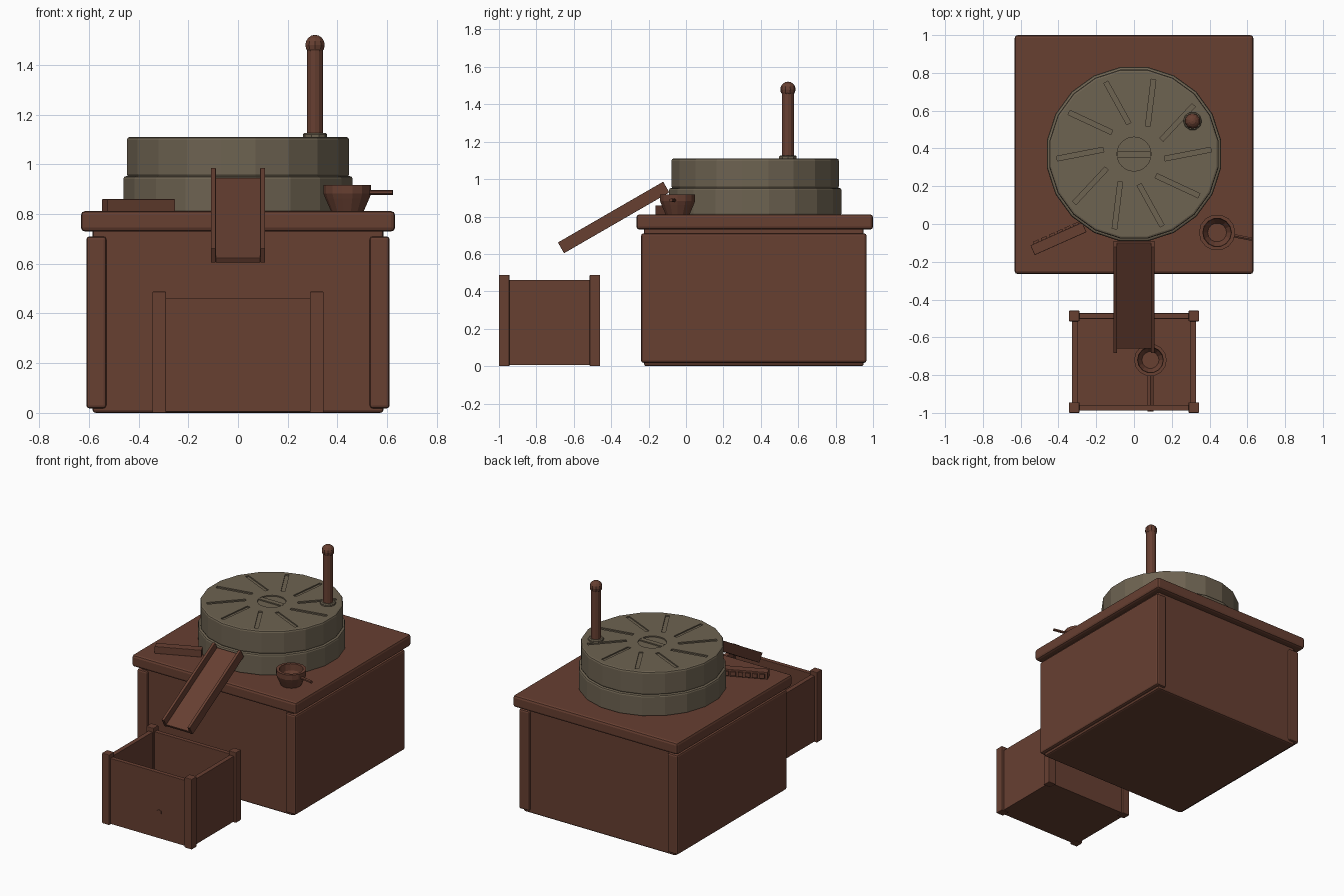
import bpy, bmesh
from math import radians, cos, sin, pi
from mathutils import Matrix, Vector

if "Cube" in bpy.data.objects:
    bpy.data.objects.remove(bpy.data.objects["Cube"], do_unlink=True)


def material(name, color):
    m = bpy.data.materials.new(name)
    m.use_nodes = True
    m.diffuse_color = color
    bsdf = m.node_tree.nodes["Principled BSDF"]
    bsdf.inputs["Base Color"].default_value = color
    bsdf.inputs["Roughness"].default_value = 0.9
    return m


WOOD = material("brown wood", (0.135, 0.05, 0.031, 1))
STONE = material("grey stone", (0.155, 0.125, 0.083, 1))


def finish(name, bm, mat, loc=(0, 0, 0), rot=(0, 0, 0), bevel=0):
    bmesh.ops.recalc_face_normals(bm, faces=bm.faces)
    me = bpy.data.meshes.new(name)
    bm.to_mesh(me)
    bm.free()
    me.materials.append(mat)
    ob = bpy.data.objects.new(name, me)
    bpy.context.collection.objects.link(ob)
    ob.location = loc
    ob.rotation_euler = rot
    if bevel:
        mod = ob.modifiers.new("Bevel", "BEVEL")
        mod.width = bevel
        mod.segments = 2
        mod.limit_method = "ANGLE"
        mod.angle_limit = radians(40)
    return ob


def box(name, lo, hi, mat=WOOD, bevel=0.004):
    lo, hi = Vector(lo), Vector(hi)
    bm = bmesh.new()
    bmesh.ops.create_cube(bm, size=1, matrix=Matrix.Diagonal((hi - lo).to_4d()))
    return finish(name, bm, mat, (lo + hi) / 2, bevel=bevel)


def lathe(name, profile, sides, mat, loc, rot=(0, 0, 0), bevel=0):
    """Turn (radius, height) points around z and cap both ends."""
    bm = bmesh.new()
    rings = [[bm.verts.new((r * cos(2 * pi * i / sides), r * sin(2 * pi * i / sides), z))
              for i in range(sides)] for r, z in profile]
    for a, b in zip(rings, rings[1:]):
        for i in range(sides):
            j = (i + 1) % sides
            bm.faces.new((a[i], a[j], b[j], b[i]))
    bm.faces.new(rings[0])
    bm.faces.new(rings[-1])
    return finish(name, bm, mat, loc, rot, bevel)


# Cabinet: core, two side boards and the table top
box("cabinet_core", (-0.585, -0.225, 0), (0.585, 0.95, 0.74), bevel=0.012)
for side, x in (("right", -0.57), ("left", 0.57)):
    box(side + "_side_board", (x - 0.04, -0.24, 0.018), (x + 0.04, 0.965, 0.71), bevel=0.012)
box("table_top", (-0.632, -0.265, 0.73), (0.632, 1.0, 0.812), bevel=0.016)

# Millstones
CX, CY, TOP = 0, 0.37, 1.11
turn = (0, 0, radians(9))
lathe("lower_millstone", [(0.467, 0.805), (0.467, 0.953)], 20, STONE, (CX, CY, 0), turn, 0.012)
upper = lathe("upper_millstone", [(0.453, 0.95), (0.453, TOP)], 20, STONE, (CX, CY, 0), turn, 0.012)

# Radial grooves and feed hole sunk into the upper stone
bm = bmesh.new()
for i in range(10):
    a = radians(36 * i)
    place = (Matrix.Translation((0.285 * cos(a), 0.285 * sin(a), TOP))
             @ Matrix.Rotation(a + radians(11), 4, "Z")
             @ Matrix.Diagonal((0.25, 0.025, 0.016, 1)))
    bmesh.ops.create_cube(bm, size=1, matrix=place)
bmesh.ops.create_cone(bm, cap_ends=True, segments=24, radius1=0.09, radius2=0.09, depth=0.016,
                      matrix=Matrix.Translation((0, 0, TOP)))
cutter = finish("groove_cutter", bm, STONE, (CX, CY, 0))
cutter.hide_render = True
cut = upper.modifiers.new("Grooves", "BOOLEAN")
cut.operation = "DIFFERENCE"
cut.solver = "EXACT"
cut.object = cutter

# Bake the cut so the cutter can go
bpy.context.view_layer.update()
graph = bpy.context.evaluated_depsgraph_get()
baked = bpy.data.meshes.new_from_object(upper.evaluated_get(graph))
upper.modifiers.clear()
upper.data = baked
bpy.data.objects.remove(cutter, do_unlink=True)
box("feed_hole_bar", (-0.088, CY - 0.017, 1.09), (0.088, CY + 0.017, TOP), STONE, 0)

# Turning handle
HX, HY = 0.31, 0.545
lathe("handle_collar", [(0.049, 1.105), (0.049, 1.12), (0.043, 1.126)], 10, STONE, (HX, HY, 0))
lathe("handle_shaft", [(0.033, 1.1), (0.033, 1.46)], 12, WOOD, (HX, HY, 0))
bm = bmesh.new()
bmesh.ops.create_uvsphere(bm, u_segments=10, v_segments=8, radius=0.041)
finish("handle_knob", bm, WOOD, (HX, HY, 1.48))

# Sloping chute
slope = radians(30)
for name, x, z, size in (("chute_floor", 0, -0.023, (0.182, 0.645, 0.02)),
                         ("chute_right_rail", -0.099, 0, (0.019, 0.65, 0.066)),
                         ("chute_left_rail", 0.099, 0, (0.019, 0.65, 0.066))):
    half = Vector(size) / 2
    part = box(name, -half, half, bevel=0.002)
    part.location = (x, -0.387 - z * sin(slope), 0.795 + z * cos(slope))
    part.rotation_euler.x = slope

# Open catch box with corner posts
F, B = -0.972, -0.487
box("box_floor", (-0.315, F, 0.005), (0.315, B, 0.03), bevel=0)
box("box_front", (-0.3, F - 0.015, 0.005), (0.3, F + 0.015, 0.46), bevel=0.002)
box("box_back", (-0.3, B - 0.015, 0.005), (0.3, B + 0.015, 0.46), bevel=0.002)
for side, s in (("right", -1), ("left", 1)):
    box("box_" + side, (s * 0.312 - 0.016, F, 0.005), (s * 0.312 + 0.016, B, 0.46), bevel=0.002)
    for end, y in (("front", F), ("back", B)):
        x = s * 0.317
        box(f"box_{end}_{side}_post", (x - 0.028, y - 0.028, 0), (x + 0.028, y + 0.028, 0.488))


def ladle(name, x, y, z, scale, heading, reach, grip):
    """Tapered bowl with a straight round handle."""
    shape = [(0.066, 0), (0.088, 0.05), (0.096, 0.07), (0.096, 0.105),
             (0.076, 0.105), (0.072, 0.06), (0.05, 0.025)]
    lathe(name + "_bowl", [(r * scale, h * scale) for r, h in shape], 14, WOOD, (x, y, z))
    start = 0.082 * scale
    lathe(name + "_handle", [(grip, 0), (grip, reach - start)], 6, WOOD,
          (x + start * cos(heading), y + start * sin(heading), z + 0.075 * scale),
          (0, pi / 2, heading))


ladle("table_ladle", 0.44, -0.045, 0.812, 1, radians(-11), 0.186, 0.01)
ladle("box_ladle", 0.087, -0.72, 0.12, 0.9, radians(-90), 0.272, 0.018)

# Small brush lying on the table
yaw = radians(24)
spin = Matrix.Rotation(yaw, 3, "Z")
centre = Vector((-0.4, -0.078, 0.835))
body = box("brush_body", (-0.15, -0.028, -0.025), (0.15, 0.028, 0.025), bevel=0.003)
body.location = centre
body.rotation_euler.z = yaw
for i in range(6):
    tuft = box(f"brush_tuft_{i + 1}", (-0.016, -0.012, -0.014), (0.016, 0.012, 0.014), bevel=0)
    tuft.location = centre + spin @ Vector((-0.115 + 0.046 * i, 0.028, 0))
    tuft.rotation_euler.z = yaw
